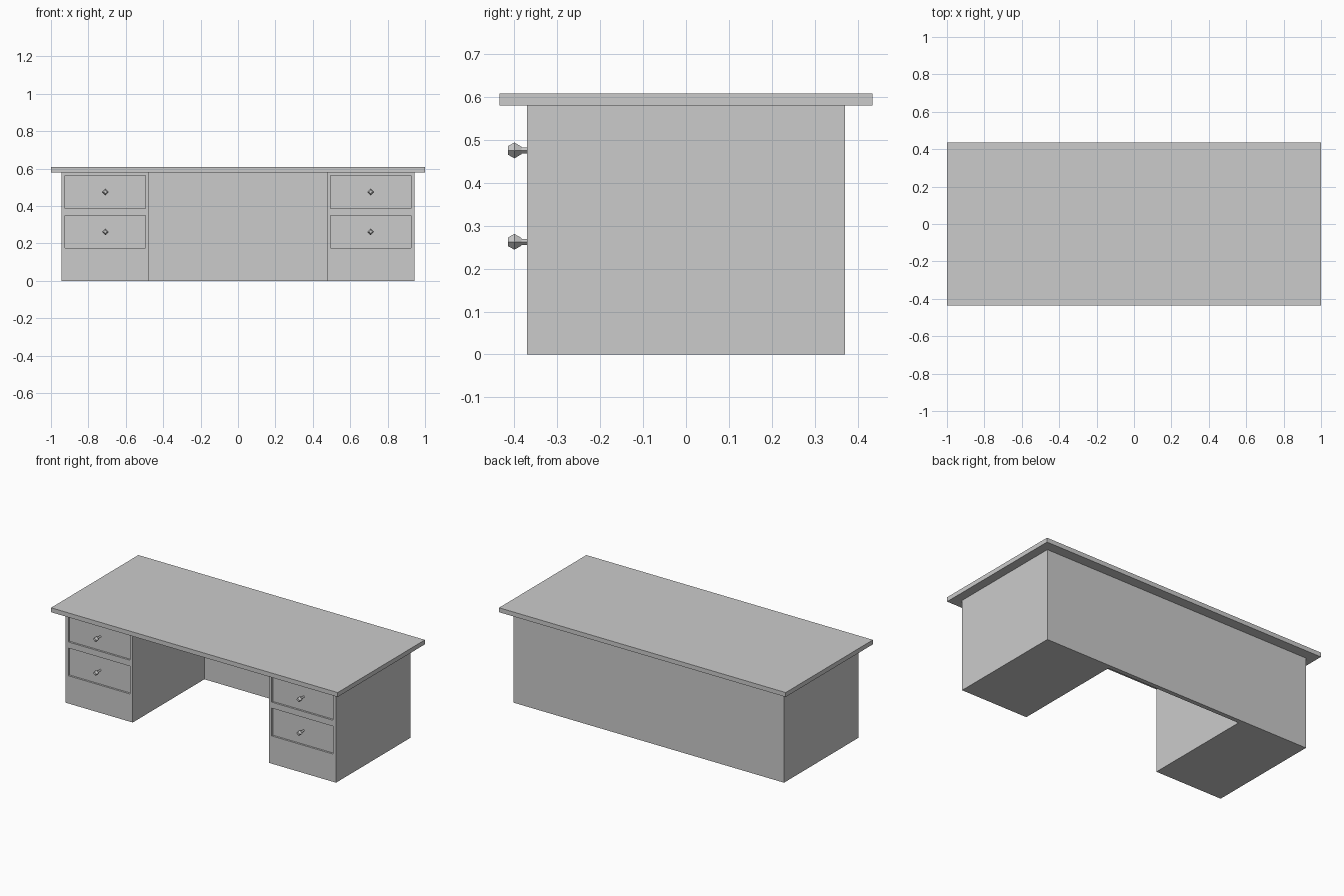
import bpy, bmesh, math
from mathutils import Matrix

if "Cube" in bpy.data.objects:
    bpy.data.objects.remove(bpy.data.objects["Cube"])

FRONT, BACK = -0.371, 0.371
BODY_TOP, TOP_Z = 0.58, 0.608
INNER, OUTER = 0.475, 0.944
MID = (INNER + OUTER) / 2
RECESS = 0.012
DRAWERS = ((0.175, 0.35), (0.388, 0.563))


def add_mesh(name, bm):
    bmesh.ops.recalc_face_normals(bm, faces=bm.faces)
    mesh = bpy.data.meshes.new(name)
    bm.to_mesh(mesh)
    bm.free()
    obj = bpy.data.objects.new(name, mesh)
    bpy.context.collection.objects.link(obj)
    return obj


def box(name, x0, x1, y0, y1, z0, z1):
    bm = bmesh.new()
    m = Matrix.Translation(((x0 + x1) / 2, (y0 + y1) / 2, (z0 + z1) / 2))
    m = m @ Matrix.Diagonal((x1 - x0, y1 - y0, z1 - z0, 1))
    bmesh.ops.create_cube(bm, size=1, matrix=m)
    return add_mesh(name, bm)


def knob(name, x, z):
    # four-sided turned profile: (y, radius) from stem to face
    profile = ((FRONT + RECESS, 0.007), (-0.384, 0.007), (-0.384, 0.009),
               (-0.400, 0.0185), (-0.415, 0.010))
    bm = bmesh.new()
    rings = []
    for y, r in profile:
        angles = [i * math.pi / 2 for i in range(4)]
        rings.append([bm.verts.new((x + r * math.cos(a), y, z + r * math.sin(a))) for a in angles])
    for a, b in zip(rings, rings[1:]):
        for i in range(4):
            j = (i + 1) % 4
            bm.faces.new((a[i], a[j], b[j], b[i]))
    bm.faces.new(rings[0])
    bm.faces.new(rings[-1])
    return add_mesh(name, bm)


# Overhanging top and the panel closing the back of the knee space
box("desk_top", -1, 1, -0.435, 0.435, BODY_TOP, TOP_Z)
box("back_panel", -INNER, INNER, BACK - 0.028, BACK, 0, BODY_TOP)

# Two pedestals with recessed drawer fronts and knobs
for side, s in (("left", -1), ("right", 1)):
    x0, x1 = sorted((s * INNER, s * OUTER))
    pedestal = box(side + "_pedestal", x0, x1, FRONT, BACK, 0, BODY_TOP)
    for level, (z0, z1) in zip(("lower", "upper"), DRAWERS):
        cutter = box(f"{side}_{level}_drawer_cutter", x0 + 0.02, x1 - 0.02,
                     FRONT - 0.05, FRONT + RECESS, z0, z1)
        cutter.hide_render = True
        cutter.hide_set(True)
        mod = pedestal.modifiers.new(level + "_drawer_recess", 'BOOLEAN')
        mod.operation = 'DIFFERENCE'
        mod.solver = 'EXACT'
        mod.object = cutter
        knob(f"{side}_{level}_knob", s * MID, (z0 + z1) / 2)
